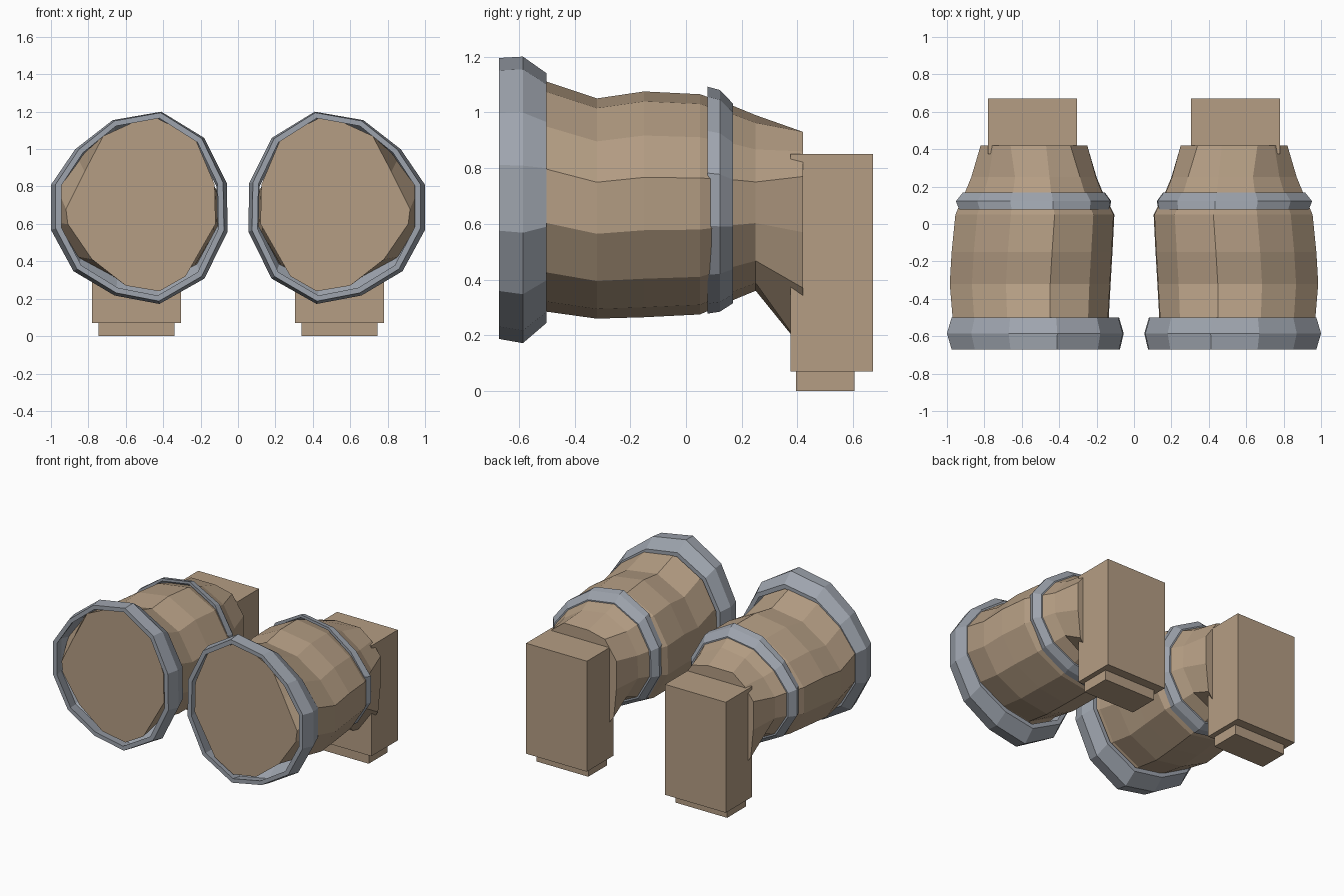
import bpy, bmesh

if "Cube" in bpy.data.objects:
    bpy.data.objects.remove(bpy.data.objects["Cube"])


def material(name, color):
    m = bpy.data.materials.new(name)
    m.diffuse_color = color
    m.use_nodes = True
    m.node_tree.nodes["Principled BSDF"].inputs["Base Color"].default_value = m.diffuse_color
    return m


WOOD = material("wood", (0.46, 0.34, 0.23, 1))
METAL = material("metal", (0.34, 0.37, 0.42, 1))

# Uneven twelve-sided outline shared by barrel and hoops (x, z)
OUTLINE = [(.41, 1.2), (.67, 1.155), (.87, 1.0), (1, .81), (1, .57), (.88, .35),
           (.66, .22), (.42, .175), (.18, .31), (.055, .56), (.06, .82), (.18, 1.06)]


def section(y, x0, x1, z0, z1):
    """Fit the outline into a box at depth y."""
    return [(x0 + (x - .055) / .945 * (x1 - x0), y,
             z0 + (z - .175) / 1.025 * (z1 - z0)) for x, z in OUTLINE]


def finish(name, bm, mat):
    bmesh.ops.recalc_face_normals(bm, faces=bm.faces)
    me = bpy.data.meshes.new(name)
    bm.to_mesh(me)
    bm.free()
    me.materials.append(mat)
    ob = bpy.data.objects.new(name, me)
    bpy.context.collection.objects.link(ob)
    mir = ob.modifiers.new("mirror", 'MIRROR')
    mir.use_mirror_merge = False
    return ob


def loft(name, sections, mat, ring=False):
    bm = bmesh.new()
    rows = [[bm.verts.new(p) for p in s] for s in sections]
    n = len(rows[0])
    pairs = list(zip(rows, rows[1:]))
    if ring:
        pairs.append((rows[-1], rows[0]))
    else:
        bm.faces.new(rows[0])
        bm.faces.new(rows[-1])
    for a, b in pairs:
        for i in range(n):
            j = (i + 1) % n
            bm.faces.new((a[i], a[j], b[j], b[i]))
    return finish(name, bm, mat)


def box(name, x0, x1, y0, y1, z0, z1):
    bm = bmesh.new()
    bmesh.ops.create_cube(bm, size=1)
    for v in bm.verts:
        v.co = (x1 if v.co.x > 0 else x0, y1 if v.co.y > 0 else y0, z1 if v.co.z > 0 else z0)
    return finish(name, bm, WOOD)


# Barrel: flat front lid, bulging staves, tapered tail with a brace below
lid = [(.47, 1.185), (.72, 1.07), (.82, .88), (.92, .68), (.91, .6), (.78, .41),
       (.60, .27), (.42, .24), (.28, .32), (.12, .6), (.125, .81), (.23, 1.06)]
tail = [(.47, .93), (.66, .93), (.75, .86), (.82, .77), (.82, .57), (.80, .37),
        (.64, .15), (.43, .15), (.27, .37), (.25, .57), (.25, .77), (.34, .9)]
body = [(-.5, .135, .97, .285, 1.11), (-.32, .125, .985, .26, 1.05),
        (-.15, .115, .975, .265, 1.075), (.05, .105, .955, .275, 1.065),
        (.165, .165, .905, .325, 1.025), (.25, .2, .87, .36, .99)]
loft("barrel", [[(x, -.655, z) for x, z in lid]] + [section(*b) for b in body]
     + [[(x, .42, z) for x, z in tail]], WOOD)


# Metal hoops: three outer loops, then the inner loops
def hoop(name, outer, t):
    inner = [(y, a + t, b - t, c + t, d - t) for y, a, b, c, d in reversed(outer)]
    loft(name, [section(*s) for s in outer + inner], METAL, ring=True)


hoop("front_hoop", [(-.67, .075, .975, .187, 1.195), (-.585, .055, 1.0, .172, 1.2),
                    (-.5, .08, .975, .245, 1.14)], .03)
hoop("rear_hoop", [(.078, .13, .935, .278, 1.092), (.122, .122, .952, .285, 1.08),
                   (.168, .155, .915, .315, 1.032)], .02)

# Rear stand block and its foot
box("stand_block", .305, .78, .375, .67, .07, .85)
box("stand_foot", .34, .745, .395, .605, 0, .07)
